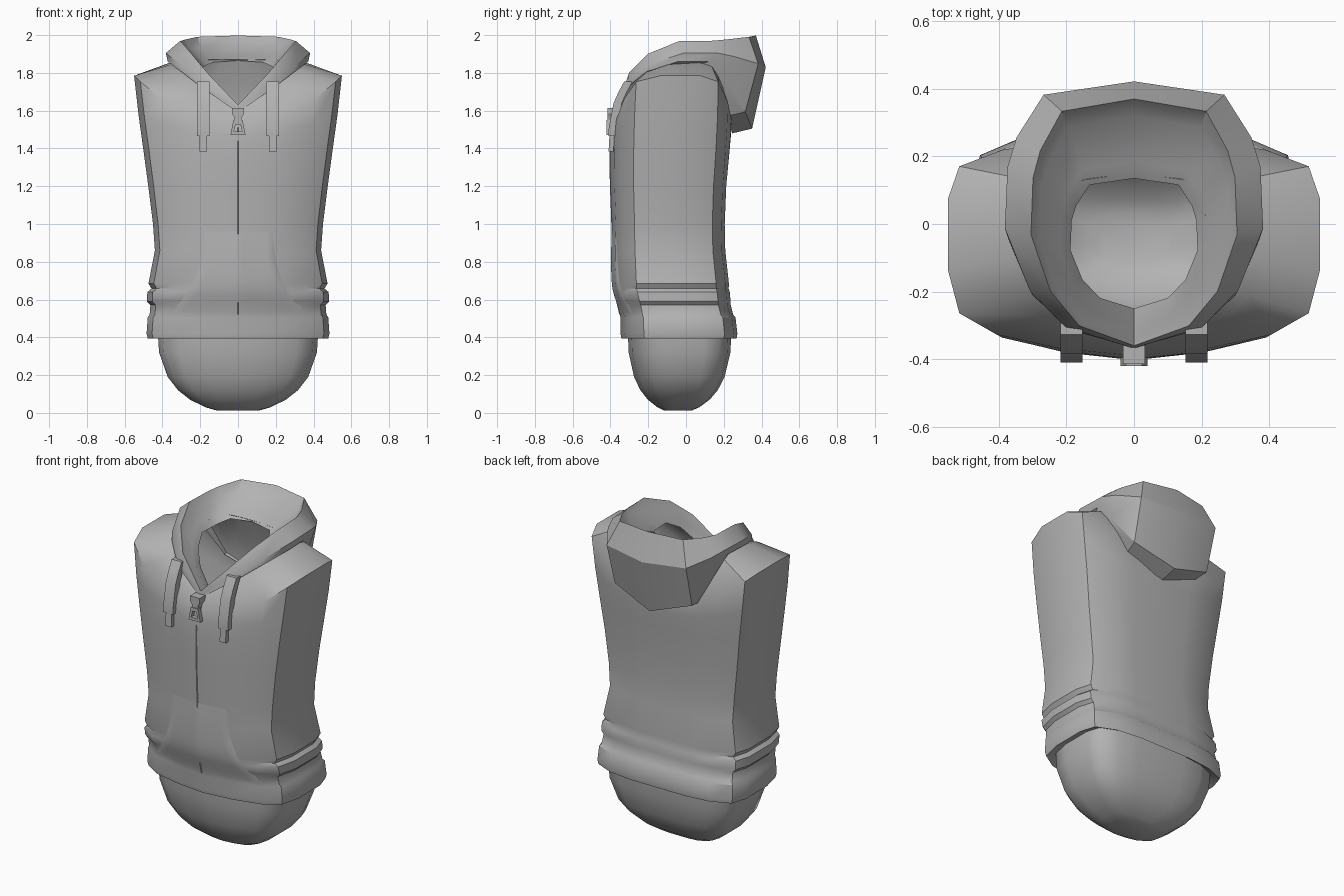
import bpy, bmesh, math
from mathutils import Vector
from mathutils.bvhtree import BVHTree

if "Cube" in bpy.data.objects:
    bpy.data.objects.remove(bpy.data.objects["Cube"])

grey = bpy.data.materials.new("plain grey")
grey.diffuse_color = (0.45, 0.45, 0.45, 1)
grey.use_nodes = True
grey.node_tree.nodes["Principled BSDF"].inputs["Base Color"].default_value = grey.diffuse_color


def make(name, verts, faces, angle=35):
    me = bpy.data.meshes.new(name)
    me.from_pydata([tuple(v) for v in verts], [], faces)
    me.materials.append(grey)
    ob = bpy.data.objects.new(name, me)
    bpy.context.collection.objects.link(ob)
    bpy.ops.object.select_all(action='DESELECT')
    ob.select_set(True)
    bpy.context.view_layer.objects.active = ob
    bpy.ops.object.shade_smooth_by_angle(angle=math.radians(angle))
    return ob


def mirror_ring(half):
    """Half ring from front centre to back centre, closed by mirroring in x."""
    return list(half) + [(-x, y, z) for x, y, z in reversed(half[1:-1])]


def loft(name, rings, cap_start=False, cap_end=False, angle=35):
    n = len(rings[0])
    verts = [p for r in rings for p in r]
    faces = [(k * n + i, k * n + (i + 1) % n, (k + 1) * n + (i + 1) % n, (k + 1) * n + i)
             for k in range(len(rings) - 1) for i in range(n)]
    if cap_start:
        faces.append(tuple(reversed(range(n))))
    if cap_end:
        faces.append(tuple(range(len(verts) - n, len(verts))))
    return make(name, verts, faces, angle)


# Body cross-section: (share of half width, share of depth from front to back)
SECTION = [(0, 0), (.4, .035), (.74, .1), (.94, .2), (1, .4), (1, .74),
           (.94, .89), (.7, .97), (.38, 1), (0, 1)]


def body_ring(z, w, front, back, sag=0):
    """Cross-section at one height; sag lowers it towards the middle."""
    return [(w * u, front + (back - front) * t, z - sag * (1 - u * u)) for u, t in SECTION]


# Vest: hem, side folds, waist and chest (height, half width, front, back)
levels = [(.42, .42, -.3, .235), (.395, .478, -.342, .268), (.42, .484, -.347, .272),
          (.505, .478, -.347, .262), (.52, .468, -.35, .25), (.57, .464, -.358, .237),
          (.59, .482, -.366, .236), (.64, .48, -.38, .232), (.658, .458, -.382, .226),
          (.685, .474, -.385, .227), (.86, .44, -.39, .208), (1, .45, -.392, .205),
          (1.2, .475, -.4, .213)]
rings = [body_ring(*l) for l in levels]
rings += [body_ring(1.4, .502, -.403, .228, .04), body_ring(1.58, .527, -.4, .237, .12)]
# Shoulder edge, neck opening with a low front, and the slope between them
shoulder = body_ring(1.785, .55, -.39, .24, .27)
neck = [(.21 * u, -.355 + .495 * t ** .6, 1.87 - .27 * (1 - t ** .6) ** 3) for u, t in SECTION]
slope = [tuple(Vector(a).lerp(Vector(b), .55) + Vector((0, 0, .022)))
         for a, b in zip(shoulder, neck)]
rings += [shoulder, slope, neck]
vest = loft("vest", [mirror_ring(r) for r in rings])

# Rounded lower body under the hem
lower = []
for z in (.012, .03, .07, .12, .19, .32, .43):
    f = math.sqrt(1 - (1 - z / .431) ** 2.5)
    lower.append(body_ring(z, .425 * f, -.045 - .263 * f, -.045 + .285 * f))
loft("lower_body", [mirror_ring(r) for r in lower], cap_start=True, angle=50)

# Hood columns: width share, depth share, front-to-side rise, side-to-back rise
HOOD = [(0, 0, 0, 0), (.53, .08, .5, 0), (.81, .22, .8, 0), (1, .45, 1, 0),
        (.98, .68, 1, 0), (.91, .79, 1, .25), (.7, .95, 1, .75), (0, 1, 1, 1)]


def hood_ring(w, front, back, z_front, z_side, z_back):
    return mirror_ring([(w * u, front + (back - front) * t,
                         z_front + (z_side - z_front) * g + (z_back - z_side) * h)
                        for u, t, g, h in HOOD])


loft("hood", [
    hood_ring(.34, -.365, .245, 1.59, 1.84, 1.48),   # lower edge
    hood_ring(.372, -.366, .35, 1.595, 1.86, 1.505),  # bag bottom
    hood_ring(.382, -.368, .422, 1.61, 1.905, 1.83),  # widest line
    hood_ring(.305, -.36, .37, 1.63, 1.97, 1.998),    # rim
    hood_ring(.28, -.345, .32, 1.625, 1.93, 1.935),   # groove
    hood_ring(.22, -.3, .185, 1.62, 1.87, 1.89),      # lining
    hood_ring(.188, -.25, .135, 1.57, 1.83, 1.865),   # neck edge
], angle=32)

# Plates laid on the front of the vest
bm = bmesh.new()
bm.from_mesh(vest.data)
tree = BVHTree.FromBMesh(bm)
bm.free()


def front_y(x, z):
    hit = tree.ray_cast(Vector((x, -2, z)), Vector((0, 1, 0)))[0]
    return hit.y if hit else -.3


def front_plate(name, rows, columns):
    """rows: (z, half width, lift); the side edges sink into the vest."""
    verts, n = [], columns + 1
    for z, w, lift in rows:
        for i in range(n):
            x = w * (2 * i / columns - 1)
            d = -.004 if i in (0, columns) else lift
            verts.append((x, front_y(x, z) - d, z))
    faces = [(k * n + i, k * n + i + 1, (k + 1) * n + i + 1, (k + 1) * n + i)
             for k in range(len(rows) - 1) for i in range(columns)]
    return make(name, verts, faces, 40)


# Pocket flares towards its bottom corners
pocket = []
for i in range(11):
    s = i / 10
    pocket.append((.53 + .43 * s, .2 + .2 * (1 - s) ** 3, .001 + .008 * math.sin(math.pi * s)))
front_plate("front_pocket", pocket, 16)
front_plate("zip_seam", [(.52 + .09 * i, .007, .003) for i in range(12)], 2)


# Drawstrings with narrow tips
def strip(name, x, path, w, d):
    rings = [[(x - w, y - d, z), (x + w, y - d, z), (x + w, y + d, z), (x - w, y + d, z)]
             for y, z in path]
    return loft(name, rings, True, True, 30)


for side, label in ((1, "right"), (-1, "left")):
    strip(label + "_drawstring", .185 * side,
          [(-.388, 1.465), (-.388, 1.5), (-.362, 1.64), (-.335, 1.7), (-.305, 1.755)], .033, .022)
    strip(label + "_drawstring_tip", .183 * side, [(-.397, 1.385), (-.392, 1.475)], .02, .013)


# Zip slider, pinched at its lower end
def section(w, z):
    return [(-w, -.415, z), (w, -.415, z), (w, -.36, z), (-w, -.36, z)]


loft("zip_slider", [section(.018, 1.535), section(.02, 1.565), section(.032, 1.585),
                    section(.032, 1.615)], True, True, 30)


# Zip pull: tapered frame with an open middle
def frame(low, high, z0, z1, y):
    return [(-low, y, z0), (low, y, z0), (high, y, z1), (-high, y, z1)]


outer, inner = (.04, .024, 1.472, 1.55), (.022, .012, 1.49, 1.528)
loft("zip_pull", [frame(*outer, -.395), frame(*outer, -.42), frame(*inner, -.42),
                  frame(*inner, -.395), frame(*outer, -.395)], angle=30)
